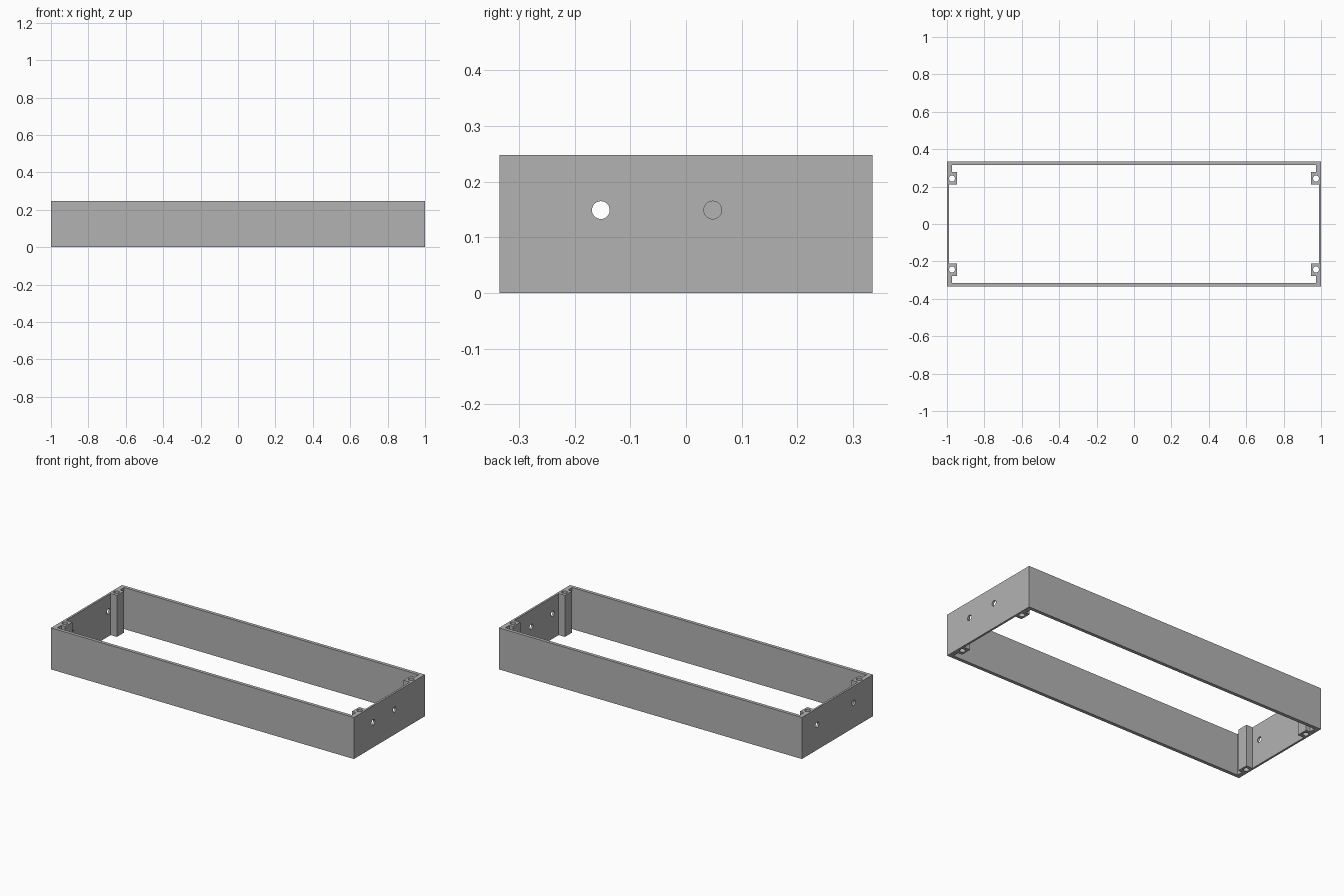
import bpy, bmesh, math
from mathutils import Matrix

if "Cube" in bpy.data.objects:
    bpy.data.objects.remove(bpy.data.objects["Cube"])

H = 0.248            # frame height
HX, HY = 1.0, 0.335  # half length and half depth

grey = bpy.data.materials.new("light grey")
grey.diffuse_color = (0.45, 0.45, 0.45, 1)
grey.use_nodes = True
grey.node_tree.nodes["Principled BSDF"].inputs["Base Color"].default_value = grey.diffuse_color

# Inner outline of one quarter: thin end wall, screw post, corner block, long wall
quarter = [(0.988, 0.210), (0.947, 0.210), (0.947, 0.277),
           (0.973, 0.277), (0.973, 0.315)]
inner = (quarter + [(-x, y) for x, y in reversed(quarter)]
         + [(-x, -y) for x, y in quarter]
         + [(x, -y) for x, y in reversed(quarter)])
outer = [(HX, HY), (-HX, HY), (-HX, -HY), (HX, -HY)]


def circle(cx, cy, r, n=32):
    return [(cx + r * math.cos(2 * math.pi * i / n),
             cy + r * math.sin(2 * math.pi * i / n)) for i in range(n)]


# Filled flat profile with the four screw bores, extruded to full height
loops = [outer, inner] + [circle(sx * 0.973, sy * 0.243, 0.016)
                          for sx in (-1, 1) for sy in (-1, 1)]
curve = bpy.data.curves.new("frame_profile", 'CURVE')
curve.dimensions = '2D'
curve.fill_mode = 'BOTH'
curve.extrude = H / 2
for pts in loops:
    s = curve.splines.new('POLY')
    s.points.add(len(pts) - 1)
    for p, (x, y) in zip(s.points, pts):
        p.co = (x, y, 0, 1)
    s.use_cyclic_u = True
temp = bpy.data.objects.new("frame_profile", curve)
bpy.context.collection.objects.link(temp)
bpy.context.view_layer.update()
mesh = bpy.data.meshes.new_from_object(
    temp.evaluated_get(bpy.context.evaluated_depsgraph_get()))
bpy.data.objects.remove(temp)

# Weld caps to walls and stand the frame on the floor
bm = bmesh.new()
bm.from_mesh(mesh)
bmesh.ops.remove_doubles(bm, verts=bm.verts, dist=1e-5)
bmesh.ops.recalc_face_normals(bm, faces=bm.faces)
bmesh.ops.translate(bm, verts=bm.verts, vec=(0, 0, H / 2))
bm.to_mesh(mesh)
bm.free()
mesh.materials.clear()
mesh.materials.append(grey)
frame = bpy.data.objects.new("box_frame", mesh)
bpy.context.collection.objects.link(frame)

# Round cable holes through the two end walls
bm = bmesh.new()
for x, y in [(1, -0.153), (1, 0.048), (-1, -0.153), (-1, 0.190)]:
    bmesh.ops.create_cone(
        bm, cap_ends=True, segments=32, radius1=0.016, radius2=0.016, depth=0.08,
        matrix=Matrix.Translation((x, y, 0.149)) @ Matrix.Rotation(math.pi / 2, 4, 'Y'))
cut_mesh = bpy.data.meshes.new("hole_cutters")
bm.to_mesh(cut_mesh)
bm.free()
cut_mesh.materials.append(grey)
cutters = bpy.data.objects.new("hole_cutters", cut_mesh)
cutters.hide_render = True
bpy.context.collection.objects.link(cutters)
mod = frame.modifiers.new("end_holes", 'BOOLEAN')
mod.operation = 'DIFFERENCE'
mod.solver = 'EXACT'
mod.object = cutters

# Apply the cut, then smooth only the round bores
bpy.context.view_layer.objects.active = frame
frame.select_set(True)
bpy.ops.object.modifier_apply(modifier=mod.name)
bpy.data.objects.remove(cutters)
bpy.ops.object.shade_smooth_by_angle(angle=math.radians(30))
